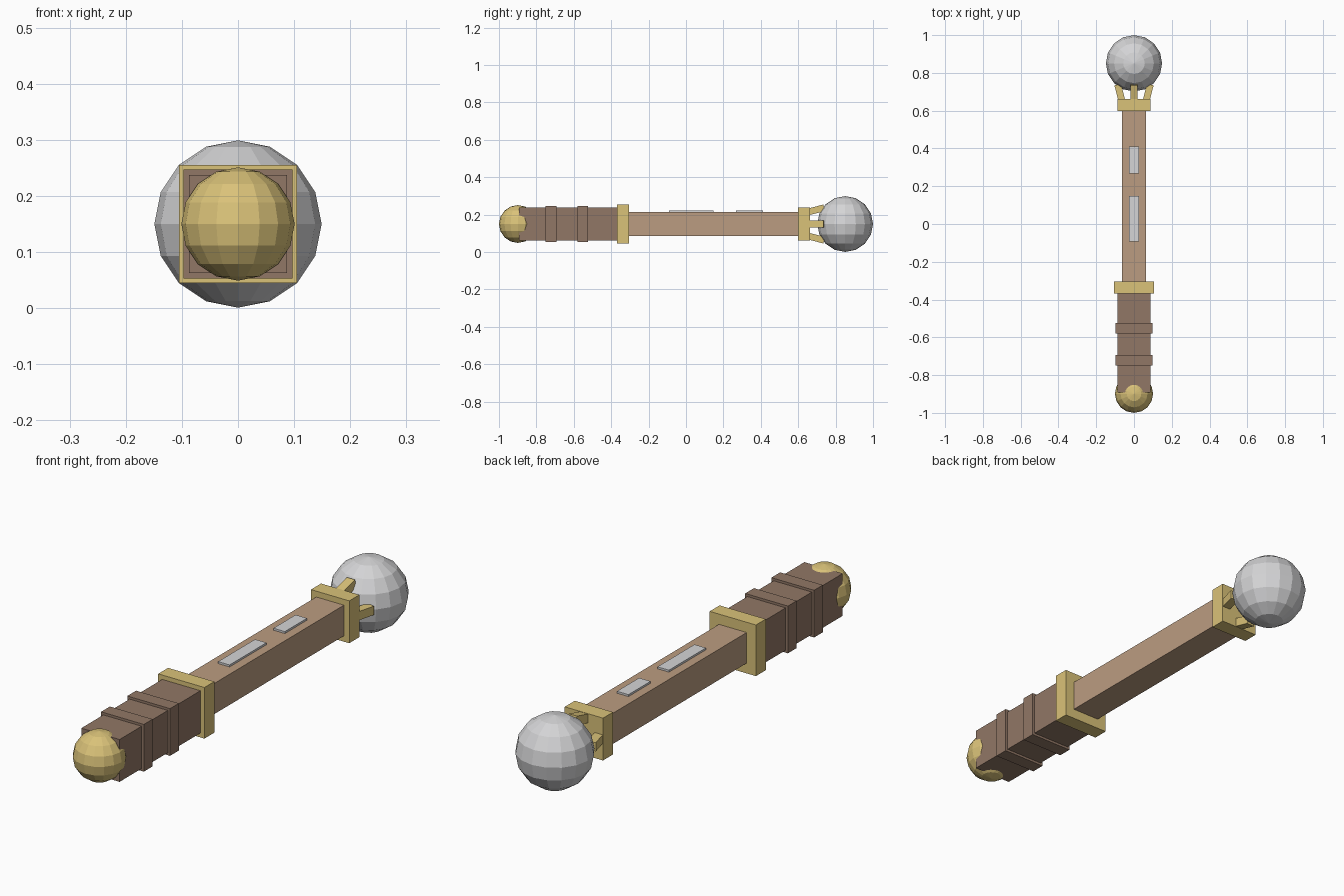
import bpy, math
from mathutils import Matrix, Vector

cube = bpy.data.objects.get("Cube")
if cube:
    bpy.data.objects.remove(cube, do_unlink=True)

AXIS_Z = 0.15  # height of the handle's centre line


def material(name, rgb):
    mat = bpy.data.materials.new(name)
    mat.use_nodes = True
    mat.diffuse_color = (*rgb, 1)
    mat.node_tree.nodes["Principled BSDF"].inputs["Base Color"].default_value = (*rgb, 1)
    return mat


gold = material("gold", (0.70, 0.54, 0.19))
light_wood = material("light wood", (0.50, 0.335, 0.22))
dark_wood = material("dark wood", (0.285, 0.185, 0.132))
silver = material("silver", (0.66, 0.66, 0.67))


def finish(name, mat):
    obj = bpy.context.object
    obj.name = name
    obj.data.materials.append(mat)
    return obj


def box(name, mat, x, y, z):
    """Box between the given (low, high) limits on each axis."""
    limits = (x, y, z)
    bpy.ops.mesh.primitive_cube_add(size=1)
    obj = finish(name, mat)
    size = Matrix.Diagonal([hi - lo for lo, hi in limits] + [1])
    obj.data.transform(Matrix.Translation([(lo + hi) / 2 for lo, hi in limits]) @ size)
    return obj


def square_bar(name, mat, half, y0, y1):
    return box(name, mat, (-half, half), (y0, y1), (AXIS_Z - half, AXIS_Z + half))


def ball(name, mat, radius, y):
    bpy.ops.mesh.primitive_uv_sphere_add(segments=16, ring_count=8, radius=radius,
                                         location=(0, y, AXIS_Z))
    return finish(name, mat)


# Handle, from the pommel to the ball
ball("pommel", gold, 0.101, -0.899)
square_bar("grip", dark_wood, 0.087, -0.893, -0.35)
square_bar("lower_grip_band", dark_wood, 0.097, -0.75, -0.693)
square_bar("upper_grip_band", dark_wood, 0.097, -0.58, -0.523)
square_bar("guard", gold, 0.105, -0.368, -0.304)
square_bar("shaft", light_wood, 0.063, -0.32, 0.62)
square_bar("collar", gold, 0.087, 0.598, 0.663)
ball("orb", silver, 0.149, 0.851)

# Inlaid plates on top of the shaft
for name, y in (("long_plate", (-0.092, 0.148)), ("short_plate", (0.267, 0.411))):
    box(name, silver, (-0.026, 0.026), y, (0.212, 0.221))

# Four splayed prongs holding the orb
for i, name in enumerate(("top", "left", "bottom", "right")):
    prong = box(name + "_prong", gold, (-0.018, 0.018), (-0.05, 0.05), (-0.018, 0.018))
    tilt = Matrix.Rotation(0.25, 4, 'X')
    place = Matrix.Translation(Vector((0, 0.69, 0.074)))
    turn = Matrix.Rotation(i * math.pi / 2, 4, 'Y')
    prong.data.transform(Matrix.Translation((0, 0, AXIS_Z)) @ turn @ place @ tilt)
